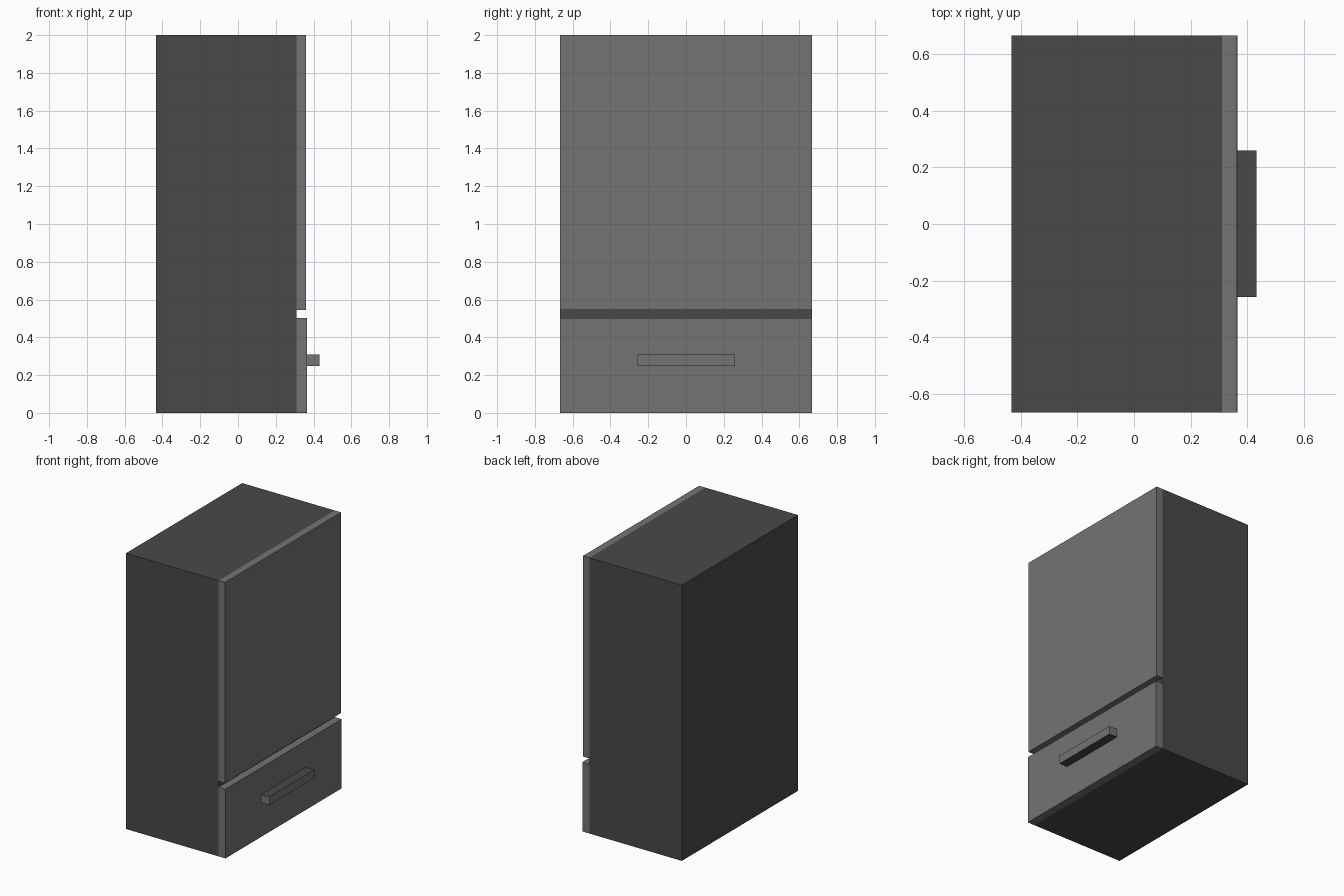
import bpy, bmesh

if "Cube" in bpy.data.objects:
    bpy.data.objects.remove(bpy.data.objects["Cube"])


def material(name, v):
    m = bpy.data.materials.new(name)
    m.diffuse_color = (v, v, v, 1)
    m.use_nodes = True
    m.node_tree.nodes["Principled BSDF"].inputs["Base Color"].default_value = m.diffuse_color
    return m


dark = material("dark grey", 0.066)
light = material("mid grey", 0.172)


def box(name, lo, hi, *mats):
    """Axis-aligned box between two corners."""
    bm = bmesh.new()
    bmesh.ops.create_cube(bm, size=1)
    for v in bm.verts:
        v.co = [lo[i] + (v.co[i] + 0.5) * (hi[i] - lo[i]) for i in range(3)]
    me = bpy.data.meshes.new(name)
    bm.to_mesh(me)
    bm.free()
    for m in mats:
        me.materials.append(m)
    ob = bpy.data.objects.new(name, me)
    bpy.context.collection.objects.link(ob)
    return ob


W = 0.666  # half width

# Cabinet body
box("cabinet_body", (-0.433, -W, 0), (0.31, W, 2), dark)

# Upper door and lower drawer front, with a gap between them
box("upper_door", (0.31, -W, 0.545), (0.361, W, 2), light)
box("drawer_front", (0.31, -W, 0), (0.366, W, 0.502), light)

# Drawer handle: light sides, dark top and bottom
handle = box("drawer_handle", (0.366, -0.258, 0.248), (0.432, 0.26, 0.308), light, dark)
for f in handle.data.polygons:
    f.material_index = int(abs(f.normal.z) > 0.5)
